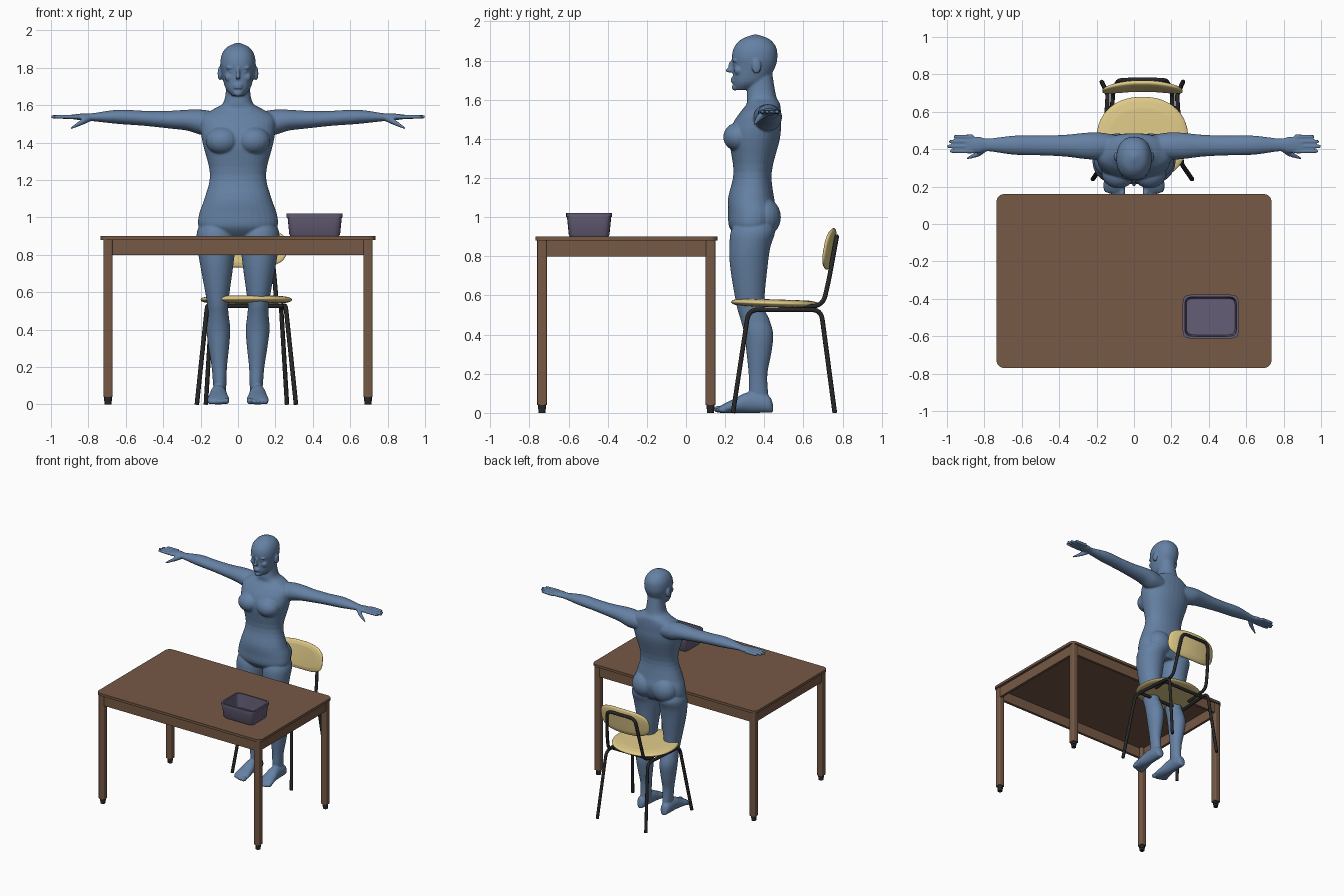
import bpy, bmesh, math
from mathutils import Vector, Matrix

cube = bpy.data.objects.get("Cube")
if cube:
    bpy.data.objects.remove(cube)

SIDES = {"left": 1, "right": -1}


def material(name, red, green, blue):
    mat = bpy.data.materials.new(name)
    mat.use_nodes = True
    mat.diffuse_color = (red, green, blue, 1)
    mat.node_tree.nodes["Principled BSDF"].inputs["Base Color"].default_value = mat.diffuse_color
    return mat


wood = material("brown wood", .18, .1, .06)
metal = material("dark metal", .02, .02, .02)
yellow = material("pale yellow wood", .74, .59, .25)
skin = material("slate blue", .13, .22, .37)
purple = material("muted purple", .13, .11, .18)


def add_object(name, data, mat):
    data.materials.append(mat)
    ob = bpy.data.objects.new(name, data)
    bpy.context.collection.objects.link(ob)
    return ob


def finish(name, bm, mat, sharp_angle=math.pi / 5):
    bmesh.ops.recalc_face_normals(bm, faces=bm.faces)
    mesh = bpy.data.meshes.new(name)
    bm.to_mesh(mesh)
    bm.free()
    mesh.shade_smooth()
    mesh.set_sharp_from_angle(angle=sharp_angle)
    return add_object(name, mesh, mat)


def interpolate(rows, steps):
    """Catmull-Rom interpolation between cross-sections."""
    padded = [rows[0], *rows, rows[-1]]
    for before, start, end, after in zip(padded, padded[1:], padded[2:], padded[3:]):
        for step in range(steps):
            t = step / steps
            yield [b + t / 2 * (c - a + t * (2 * a - 5 * b + 4 * c - d + t * (3 * (b - c) + d - a)))
                   for a, b, c, d in zip(before, start, end, after)]
    yield rows[-1]


def loft(bm, axis, rows, side=1, count=32, power=2, steps=4):
    """Each row: position on the axis, two centre coordinates, two radii."""
    rings = []
    for along, centre_u, centre_v, radius_u, radius_v in interpolate(rows, steps):
        ring = []
        for index in range(count):
            angle = math.tau * (index + .5) / count
            cos, sin = math.cos(angle), math.sin(angle)
            u = centre_u + radius_u * math.copysign(abs(cos) ** (2 / power), cos)
            v = centre_v + radius_v * math.copysign(abs(sin) ** (2 / power), sin)
            x, y, z = {"x": (along, u, v), "y": (u, along, v), "z": (u, v, along)}[axis]
            ring.append(bm.verts.new((x * side, y, z)))
        rings.append(ring)
    for low, high in zip(rings, rings[1:]):
        for k in range(count):
            bm.faces.new((low[k - 1], low[k], high[k], high[k - 1]))
    bm.faces.new(rings[0])
    bm.faces.new(rings[-1])


def cushion(axis, centre, size_u, size_v, half_thickness, power):
    """Thin plate with a rounded rim, as a lofted superellipse."""
    bm = bmesh.new()
    rows = []
    for step in range(-9, 10):
        angle = step / 10 * math.pi / 2
        spread = math.cos(angle) ** .3 if abs(step) < 9 else .1
        rows.append((half_thickness * math.sin(angle), *centre, size_u * spread, size_v * spread))
    loft(bm, axis, rows, count=48, power=power, steps=2)
    return bm


def blob(bm, at, size):
    matrix = Matrix.Translation(at) @ Matrix.Diagonal((*size, 1))
    bmesh.ops.create_uvsphere(bm, u_segments=20, v_segments=14, radius=1, matrix=matrix)


def box(name, centre, size, mat, corner=0):
    bm = bmesh.new()
    matrix = Matrix.Translation(centre) @ Matrix.Diagonal((*size, 1))
    bmesh.ops.create_cube(bm, size=1, matrix=matrix)
    if corner:
        uprights = [e for e in bm.edges if e.verts[0].co.xy == e.verts[1].co.xy]
        bmesh.ops.bevel(bm, geom=uprights, offset=corner, segments=5, affect="EDGES", profile=.5)
    finish(name, bm, mat)


def tube(name, points, bend=.05):
    """Round metal bar with filleted bends."""
    points = [Vector(p) for p in points]
    path = [points[0]]
    for before, corner, after in zip(points, points[1:], points[2:]):
        start = corner + (before - corner).normalized() * bend
        end = corner + (after - corner).normalized() * bend
        for step in range(7):
            t = step / 6
            path.append(start.lerp(corner, t).lerp(corner.lerp(end, t), t))
    path.append(points[-1])
    curve = bpy.data.curves.new(name, "CURVE")
    curve.dimensions = "3D"
    curve.bevel_depth, curve.bevel_resolution, curve.use_fill_caps = .012, 3, True
    spline = curve.splines.new("POLY")
    spline.points.add(len(path) - 1)
    for target, point in zip(spline.points, path):
        target.co = (*point, 1)
    spline.use_smooth = True
    add_object(name, curve, metal)


# Table
table_y, leg_x, leg_y = -.305, .695, .43
box("table_top", (0, table_y, .89), (1.47, .93, .02), wood, corner=.04)
for end, sign in {"front": -1, "back": 1}.items():
    box(f"table_apron_{end}", (0, table_y + sign * (leg_y + .01), .84), (2 * leg_x, .02, .08), wood)
for side, s in SIDES.items():
    box(f"table_apron_{side}", (s * (leg_x + .01), table_y, .84), (.02, 2 * leg_y, .08), wood)
    for end, sign in {"front": -1, "back": 1}.items():
        x, y = s * leg_x, table_y + sign * leg_y
        box(f"table_leg_{end}_{side}", (x, y, .46), (.05, .05, .84), wood, corner=.01)
        foot = bmesh.new()
        loft(foot, "z", [(z, x, y, r, r) for z, r in ((0, .018), (.02, .018), (.02, .021), (.04, .021))],
             count=16, steps=1)
        finish(f"table_foot_{end}_{side}", foot, metal)

# Open storage bin: outer wall, flared rim, inner wall
bin_mesh = bmesh.new()
walls = ((.9, .13), (.91, .136), (1, .145), (1, .15), (1.02, .15), (1.02, .138), (.91, .13))
loft(bin_mesh, "z", [(z, .41, -.495, r, r - .032) for z, r in walls], count=48, power=8, steps=1)
finish("storage_bin", bin_mesh, purple)

# Chair
chair_x = .045
seat = cushion("z", (chair_x, .455), .245, .225, .02, power=2.2)
for v in seat.verts:
    v.co.z += .56 - (v.co.y - .455) * .03
finish("chair_seat", seat, yellow, math.pi / 3)

backrest = cushion("y", (0, 0), .215, .106, .018, power=3)
for v in backrest.verts:
    x, y, z = v.co
    v.co = (x + chair_x, y + .738 + z * .17 - x * x * .6, z + .838)
finish("chair_backrest", backrest, yellow, math.pi / 3)

rail_z = .527
for side, s in SIDES.items():
    frame = ((.265, .24, 0), (.21, .32, rail_z), (.185, .69, rail_z), (.217, .76, 0))
    tube(f"chair_leg_frame_{side}", [(chair_x + s * x, y, z) for x, y, z in frame])
loop = ((.16, .5, .53), (.16, .7, .55), (.15, .73, .68), (.125, .77, .9))
tube("chair_back_loop", [(chair_x + x, y, z) for x, y, z in loop]
     + [(chair_x - x, y, z) for x, y, z in reversed(loop)])
for end, y in {"front": .37, "back": .62}.items():
    tube(f"chair_crossbar_{end}", [(chair_x + s * .195, y, rail_z) for s in SIDES.values()])

# Figure: overlapping volumes fused into one skin
body = bmesh.new()


def upright(rows, side=1, x=0, lean=0, power=2.2):
    """Each row: height, front y, back y, half width."""
    loft(body, "z", [(z, x + lean * z, (front + back) / 2, width, (back - front) / 2)
                     for z, front, back, width in rows], side, power=power)


# Torso and neck
upright([(.9, .26, .42, .15), (.95, .22, .45, .21), (1.02, .215, .465, .208), (1.1, .215, .45, .18),
         (1.23, .243, .438, .15), (1.4, .22, .48, .19), (1.48, .24, .485, .2), (1.54, .28, .485, .195),
         (1.58, .31, .48, .13), (1.62, .31, .46, .075), (1.74, .32, .44, .06)])
# Head
upright([(1.65, .25, .33, .03), (1.69, .24, .41, .066), (1.77, .24, .457, .088), (1.82, .234, .467, .095),
         (1.87, .247, .46, .087), (1.91, .285, .425, .06), (1.933, .345, .365, .01)])
# Nose tip, nose bridge, lips, chin
blob(body, (0, .224, 1.75), (.013, .024, .012))
blob(body, (0, .231, 1.77), (.01, .016, .03))
for z in (1.694, 1.707):
    blob(body, (0, .238, z), (.023, .011, .007))
blob(body, (0, .25, 1.664), (.024, .016, .018))

for s in SIDES.values():
    # Brow, eye, cheek, ear
    blob(body, (s * .036, .25, 1.8), (.03, .013, .009))
    blob(body, (s * .035, .255, 1.78), (.016, .013, .009))
    blob(body, (s * .045, .268, 1.75), (.027, .022, .025))
    blob(body, (s * .097, .36, 1.77), (.012, .024, .038))
    # Bust and buttock
    blob(body, (s * .083, .272, 1.41), (.09, .082, .075))
    blob(body, (s * .09, .395, 1), (.1, .09, .1))
    # Leg
    upright([(.03, .34, .43, .03), (.1, .322, .42, .035), (.2, .32, .416, .041), (.3, .31, .435, .054),
             (.4, .298, .446, .064), (.48, .278, .425, .057), (.55, .258, .4, .058), (.74, .226, .416, .088),
             (.85, .222, .432, .102), (.93, .23, .455, .1), (1, .27, .42, .06)], s, x=.095, lean=.025, power=2)
    # Foot: each row is y, half width, half height resting on the floor
    sole = ((.445, .015, .02), (.42, .035, .045), (.32, .043, .053), (.25, .053, .037), (.2, .06, .025), (.17, .05, .016))
    loft(body, "y", [(y, .105, height, width, height) for y, width, height in sole], s)
    # Toes
    blob(body, (s * .063, .168, .019), (.017, .028, .018))
    for toe in range(4):
        blob(body, (s * (.09 + .02 * toe), .168 + .008 * toe, .015), (.012, .024, .014))
    # Arm and palm: each row is x, centre height, half depth, half height
    arm = ((.1, 1.5, .06, .06), (.19, 1.508, .073, .068), (.27, 1.52, .069, .056), (.37, 1.523, .058, .047),
           (.5, 1.53, .053, .04), (.64, 1.538, .051, .038), (.78, 1.536, .034, .021), (.83, 1.537, .044, .019),
           (.9, 1.538, .042, .01))
    loft(body, "x", [(x, .415 + .01 * x, z, depth, height) for x, z, depth, height in arm], s)
    # Fingers and thumb
    for finger, tip in enumerate((.985, 1, .99, .965)):
        y = .389 + .026 * finger
        loft(body, "x", [(x, y, 1.538, r, r) for x, r in ((.86, .012), (tip - .015, .01), (tip, .004))], s)
    thumb = ((.79, .405, 1.53, .017), (.83, .378, 1.512, .017), (.895, .35, 1.476, .006))
    loft(body, "x", [(x, y, z, r, r) for x, y, z, r in thumb], s)

figure = finish("standing_figure", body, skin, math.pi)
fuse = figure.modifiers.new("fuse", "REMESH")
fuse.mode, fuse.voxel_size, fuse.use_smooth_shade = "VOXEL", .0055, True
soften = figure.modifiers.new("soften", "SMOOTH")
soften.factor, soften.iterations = .5, 5
